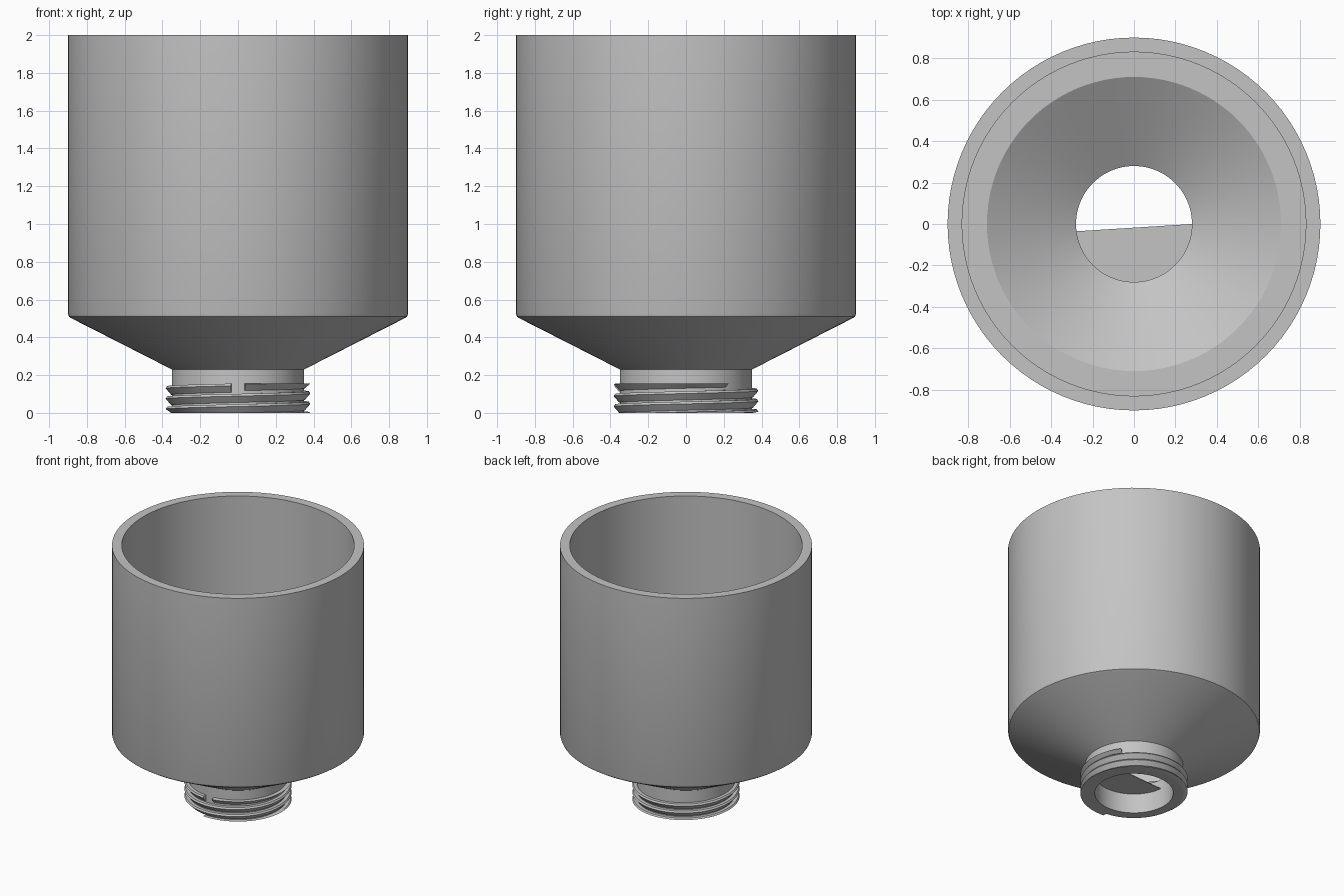
import bpy, bmesh, math

if "Cube" in bpy.data.objects:
    bpy.data.objects.remove(bpy.data.objects["Cube"])

SEG = 96
grey = bpy.data.materials.new("light_grey")
grey.diffuse_color = (0.55, 0.55, 0.55, 1)
grey.use_nodes = True
grey.node_tree.nodes["Principled BSDF"].inputs["Base Color"].default_value = grey.diffuse_color


def finish(name, bm, normals=True):
    if normals:
        bmesh.ops.recalc_face_normals(bm, faces=bm.faces)
    me = bpy.data.meshes.new(name)
    bm.to_mesh(me)
    bm.free()
    me.materials.append(grey)
    ob = bpy.data.objects.new(name, me)
    bpy.context.collection.objects.link(ob)
    bpy.ops.object.select_all(action='DESELECT')
    ob.select_set(True)
    bpy.context.view_layer.objects.active = ob
    bpy.ops.object.shade_smooth_by_angle(angle=math.radians(25))
    return ob


def lathe(name, profile):
    """Revolve a closed (radius, z) profile around z."""
    bm = bmesh.new()
    rings = []
    for i in range(SEG):
        a = 2 * math.pi * i / SEG
        rings.append([bm.verts.new((r * math.cos(a), r * math.sin(a), z)) for r, z in profile])
    n = len(profile)
    for i in range(SEG):
        p, q = rings[i], rings[(i + 1) % SEG]
        for j in range(n):
            k = (j + 1) % n
            bm.faces.new((p[j], q[j], q[k], p[k]))
    return finish(name, bm)


def thread(name, start, end, z_end, pitch, z_max):
    """Sawtooth ridge rising counter-clockwise, trimmed to 0..z_max."""
    tooth = [(0.335, 0.0), (0.375, 0.0), (0.383, -0.012), (0.354, -0.046), (0.335, -0.046)]
    steps = max(2, int((end - start) / (2 * math.pi) * SEG))
    bm = bmesh.new()
    rows = []
    for i in range(steps + 1):
        a = start + (end - start) * i / steps
        top = z_end + (a - end) / (2 * math.pi) * pitch
        rows.append([bm.verts.new((r * math.cos(a), r * math.sin(a),
                                   min(z_max, max(0.0, top + dz)))) for r, dz in tooth])
    n = len(tooth)
    for p, q in zip(rows, rows[1:]):
        for j in range(n):
            k = (j + 1) % n
            bm.faces.new((p[j], q[j], q[k], p[k]))
    bm.faces.new(rows[0])
    bm.faces.new(rows[-1])
    return finish(name, bm)


# Cup, funnel and neck as one turned body with an inner ledge
lathe("funnel_cup", [
    (0.90, 2.0), (0.90, 0.525), (0.895, 0.51), (0.88, 0.50), (0.35, 0.23), (0.35, 0.0),
    (0.28, 0.0), (0.28, 0.23), (0.71, 0.50), (0.83, 0.50), (0.83, 2.0)])

# Screw thread, with a small gap at the front where the top turn ends
front = -math.pi / 2
gap = 0.1
thread("neck_thread", front - gap - 6 * math.pi, front - gap, 0.155, 0.055, 0.155)
thread("thread_top_end", front + gap, front + 2.2, 0.182, 0.055, 0.155)

# Half-round web closing the front half of the bore
bm = bmesh.new()
a0, a1 = math.pi + 0.125, 2 * math.pi
for z in (0.155, 0.16):
    bm.faces.new([bm.verts.new((0.283 * math.cos(a0 + (a1 - a0) * i / 40),
                                0.283 * math.sin(a0 + (a1 - a0) * i / 40), z)) for i in range(41)])
bmesh.ops.bridge_loops(bm, edges=bm.edges[:])
finish("bore_half_web", bm)
